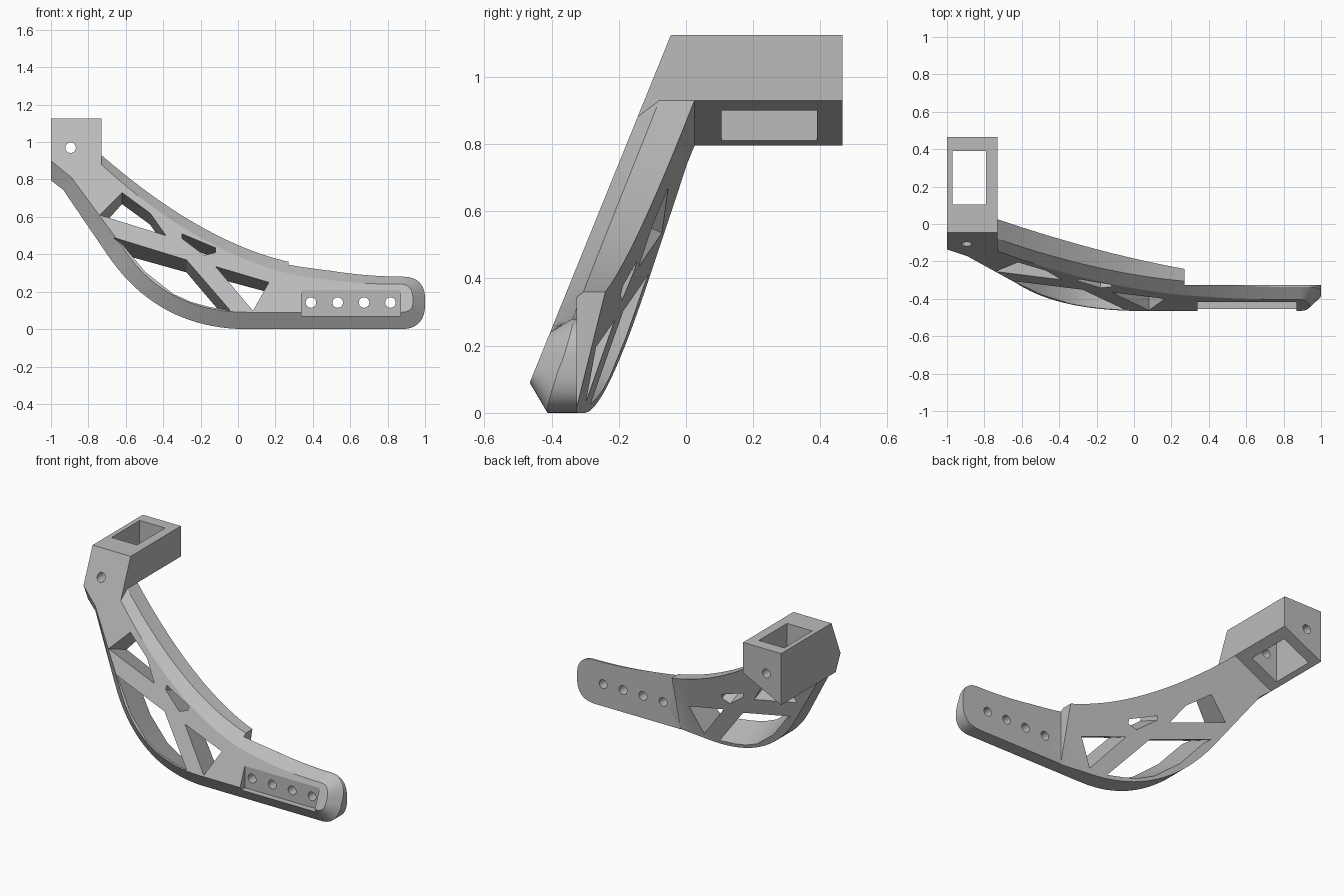
import bpy, bmesh, math
from mathutils import Vector

if "Cube" in bpy.data.objects:
    bpy.data.objects.remove(bpy.data.objects["Cube"], do_unlink=True)

LEAN = 0.406                                   # backward lean of the front face


def front_y(z):
    return -0.465 + LEAN * (z - 0.09)


def back_y(x, z):
    return -0.24 - 0.124 * (x - 0.27) + 0.248 * (z - 0.36)


def bezier(a, b, c, n=20):
    a, b, c = Vector(a), Vector(b), Vector(c)
    return [a * (1 - t) ** 2 + b * 2 * t * (1 - t) + c * t * t
            for t in (i / n for i in range(n + 1))]


def loft(name, rings):
    """Closed solid through rings of equal length, capped at both ends."""
    bm = bmesh.new()
    loops = [[bm.verts.new(p) for p in ring] for ring in rings]
    n = len(loops[0])
    for a, b in zip(loops, loops[1:]):
        for i in range(n):
            j = (i + 1) % n
            bm.faces.new((a[i], a[j], b[j], b[i]))
    bm.faces.new(loops[0][::-1])
    bm.faces.new(loops[-1])
    bmesh.ops.remove_doubles(bm, verts=bm.verts, dist=1e-5)
    bmesh.ops.recalc_face_normals(bm, faces=bm.faces)
    mesh = bpy.data.meshes.new(name)
    bm.to_mesh(mesh)
    bm.free()
    obj = bpy.data.objects.new(name, mesh)
    bpy.context.collection.objects.link(obj)
    return obj


def prism(name, outline, y0, y1, lean=0.0):
    """Extrude an (x, z) outline in depth, dropping along the lean."""
    return loft(name, [[(x, y, z - lean * (y - front_y(z))) for x, z in outline]
                       for y in (y0, y1)])


def block(name, x0, x1, y0, y1, z0, z1):
    return prism(name, [(x0, z0), (x1, z0), (x1, z1), (x0, z1)], y0, y1)


def combine(target, tool, operation):
    mod = target.modifiers.new(operation, "BOOLEAN")
    mod.operation, mod.solver, mod.object = operation, "EXACT", tool
    bpy.context.view_layer.objects.active = target
    bpy.ops.object.modifier_apply(modifier=mod.name)
    bpy.data.objects.remove(tool, do_unlink=True)


# Outer silhouette and the matching bevelled edge of the front face
outer = [(-0.73, 1.125), (-1, 1.125), (-1, 0.9), (-1, 0.795), (-0.935, 0.745)]
inner = [(-0.73, 1.125), (-1, 1.125), (-1, 0.9), (-1, 0.9), (-0.89, 0.81)]
bevel = [0, 0, 0, 0.09, 0.09]
sections = [
    (((-0.70, 0.40), (-0.43, 0), (0.05, 0)),
     ((-0.625, 0.45), (-0.40, 0.09), (0.05, 0.09)), 0.09, 0.09),
    (((0.87, 0), (1, 0), (1, 0.13)),
     ((0.87, 0.09), (0.935, 0.09), (0.935, 0.14)), 0.09, 0.07),
    (((1, 0.16), (1, 0.275), (0.89, 0.28)),
     ((0.935, 0.16), (0.935, 0.235), (0.88, 0.24)), 0.07, 0.05),
    (((0.87, 0.28), (0.55, 0.285), (0.27, 0.36)),
     ((0.86, 0.24), (0.55, 0.24), (0.26, 0.30)), 0.05, 0.05),
    (((0.265, 0.361), (-0.2, 0.47), (-0.73, 0.93)),
     ((0.255, 0.301), (-0.24, 0.43), (-0.73, 0.88)), 0.05, 0.045),
]
for out_pts, in_pts, b0, b1 in sections:
    o, i = bezier(*out_pts), bezier(*in_pts)
    outer += o
    inner += i
    bevel += [b0 + (b1 - b0) * k / (len(o) - 1) for k in range(len(o))]

bracket = loft("bracket", [
    [(x, front_y(z), z) for x, z in inner],
    [(x, front_y(z) + b, z) for (x, z), b in zip(outer, bevel)],
    [(x, 0.25, z) for x, z in outer]])

# Slanted back of the truss and the thinner flat arm
corners = [(-1.2, -0.2), (0.27, -0.2), (0.27, 1.4), (-1.2, 1.4)]
slant = loft("back_cutter", [[(x, back_y(x, z), z) for x, z in corners],
                             [(x, 0.6, z) for x, z in corners]])
combine(bracket, slant, "DIFFERENCE")
combine(bracket, block("arm_cutter", 0.2699, 1.2, -0.325, 0.7, -0.3, 0.9), "DIFFERENCE")

# Truss openings, cut square to the leaning front face
openings = [
    [(-0.62, 0.73), (-0.74, 0.61), (-0.385, 0.50), (-0.47, 0.62)],
    [(-0.665, 0.49), (-0.62, 0.455), (-0.495, 0.305), (-0.345, 0.188),
     (-0.25, 0.145), (-0.16, 0.12), (-0.04, 0.098), (-0.275, 0.37)],
    [(-0.12, 0.335), (0.08, 0.098), (0.165, 0.25)],
    [(-0.30, 0.51), (-0.30, 0.485), (-0.18, 0.395), (-0.12, 0.41), (-0.12, 0.435)],
]
for shape in openings:
    combine(bracket, prism("opening_cutter", shape, -0.8, 0.3, LEAN), "DIFFERENCE")

# Socket block with a sloped underside
socket = prism("socket", [(-1, 0.795), (-0.73, 0.93), (-0.73, 1.125), (-1, 1.125)],
               0.025, 0.465)
combine(bracket, socket, "UNION")
combine(bracket, block("socket_cutter", -0.97, -0.79, 0.105, 0.39, 0.5, 1.4), "DIFFERENCE")

# Recessed mounting pad and bolt holes
combine(bracket, block("pad_cutter", 0.34, 0.87, -0.7, -0.415, 0.07, 0.21), "DIFFERENCE")
for hx, hz in [(0.39, 0.142), (0.533, 0.142), (0.674, 0.142), (0.815, 0.142), (-0.895, 0.97)]:
    ring = [(hx + 0.028 * math.cos(a), hz + 0.028 * math.sin(a))
            for a in (math.tau * k / 24 for k in range(24))]
    combine(bracket, prism("bolt_cutter", ring, -0.8, 0.8), "DIFFERENCE")

# Material and shading
grey = bpy.data.materials.new("plain grey")
grey.use_nodes = True
color = (0.5, 0.5, 0.5, 1)
grey.diffuse_color = color
grey.node_tree.nodes["Principled BSDF"].inputs["Base Color"].default_value = color
bracket.data.materials.clear()
bracket.data.materials.append(grey)
for poly in bracket.data.polygons:
    poly.material_index = 0
bpy.ops.object.select_all(action="DESELECT")
bracket.select_set(True)
bpy.context.view_layer.objects.active = bracket
bpy.ops.object.shade_smooth_by_angle(angle=math.radians(20))
